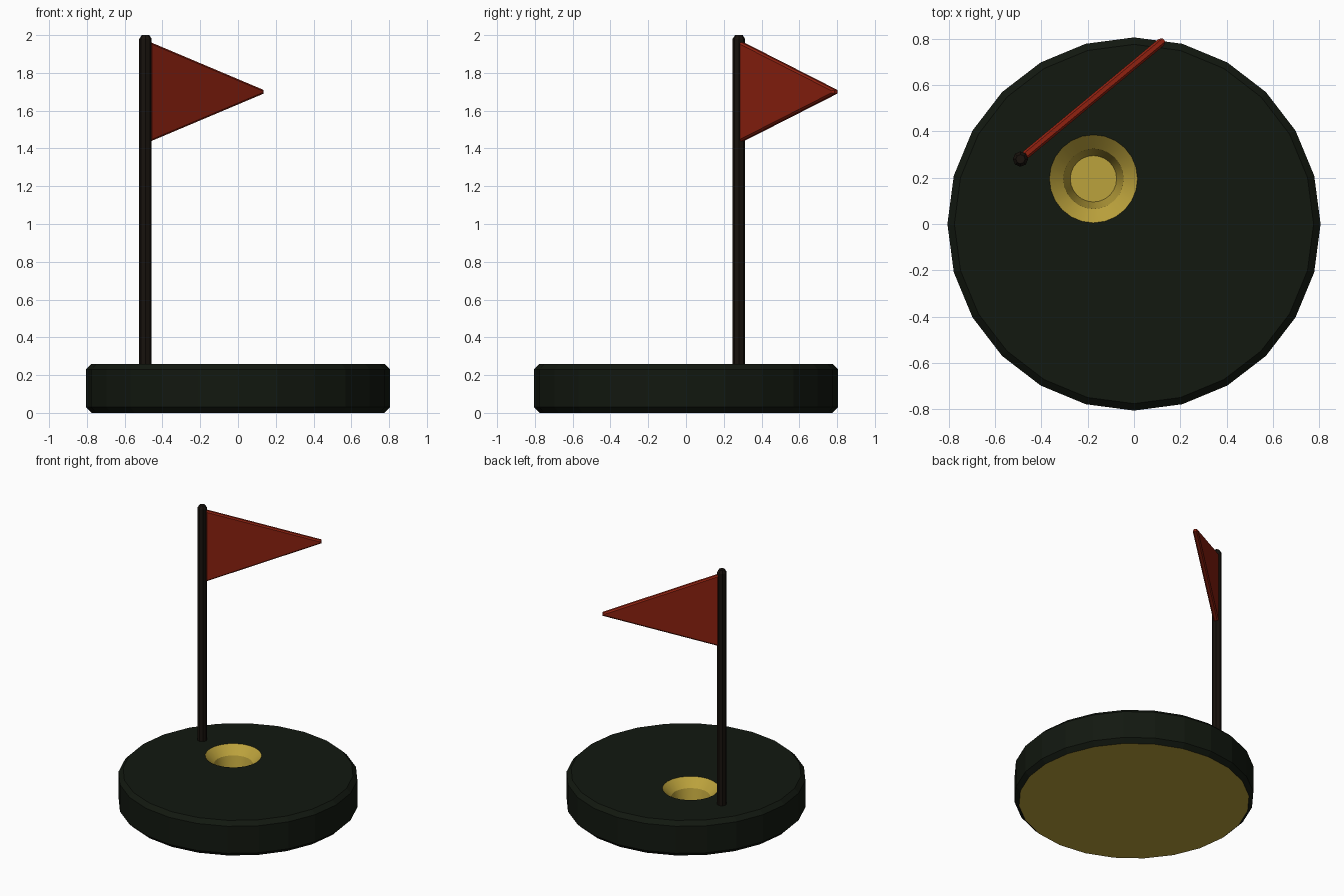
import bpy, bmesh
from math import cos, sin, pi, radians
from mathutils import Matrix

if "Cube" in bpy.data.objects:
    bpy.data.objects.remove(bpy.data.objects["Cube"])


def material(name, rgb):
    m = bpy.data.materials.new(name)
    m.diffuse_color = (*rgb, 1)
    m.use_nodes = True
    m.node_tree.nodes["Principled BSDF"].inputs["Base Color"].default_value = m.diffuse_color
    return m


GREEN = material("dark_green", (0.006, 0.009, 0.005))
GOLD = material("gold", (0.5, 0.36, 0.045))
RED = material("red", (0.27, 0.015, 0.005))
BROWN = material("dark_brown", (0.009, 0.006, 0.004))


def ring(r, z, n, x=0, y=0):
    return [(x + r * cos(2 * pi * i / n), y + r * sin(2 * pi * i / n), z) for i in range(n)]


def loft(name, rings, mats, cap_start=True, cap_end=True, smooth=None, matrix=None):
    """Skin a list of equal-count rings; a second material goes on the start cap."""
    bm = bmesh.new()
    loops = [[bm.verts.new(p) for p in r] for r in rings]
    n = len(loops[0])
    for a, b in zip(loops, loops[1:]):
        for i in range(n):
            j = (i + 1) % n
            bm.faces.new((a[i], a[j], b[j], b[i]))
    if cap_start:
        bm.faces.new(loops[0][::-1]).material_index = len(mats) - 1
    if cap_end:
        bm.faces.new(loops[-1])
    me = bpy.data.meshes.new(name)
    bm.to_mesh(me)
    bm.free()
    for m in mats:
        me.materials.append(m)
    ob = bpy.data.objects.new(name, me)
    bpy.context.collection.objects.link(ob)
    if matrix:
        me.transform(matrix)
    if smooth:
        bpy.ops.object.select_all(action='DESELECT')
        ob.select_set(True)
        bpy.context.view_layer.objects.active = ob
        bpy.ops.object.shade_smooth_by_angle(angle=radians(smooth))
    return ob


N = 24
HX, HY = -0.175, 0.195

# Chamfered green base with gold underside, open at the hole rim
loft("base", [ring(0.775, 0, N), ring(0.805, 0.03, N), ring(0.805, 0.23, N),
              ring(0.775, 0.26, N), ring(0.19, 0.26, N, HX, HY)],
     [GREEN, GOLD], cap_end=False)

# Gold funnel-shaped cup
loft("hole_cup", [ring(r, z, N, HX, HY) for r, z in ((0.19, 0.26), (0.13, 0.2), (0.1, 0.05))],
     [GOLD], cap_start=False, smooth=25)

# Pole with chamfered tip
PX, PY = -0.49, 0.28
loft("pole", [ring(r, z, 8, PX, PY) for r, z in ((0.033, 0.1), (0.033, 1.98), (0.02, 2.0))], [BROWN])

# Triangular flag with chamfered rim, turned about the pole
full = [(0.02, 1.965), (0.02, 1.435), (0.805, 1.69), (0.805, 1.71)]
inset = [(0.03, 1.952), (0.03, 1.448), (0.79, 1.695), (0.79, 1.705)]
layers = [(inset, 0.018), (full, 0.009), (full, -0.009), (inset, -0.018)]
turn = Matrix.Translation((PX, PY, 0)) @ Matrix.Rotation(radians(39.7), 4, 'Z')
flag = loft("flag", [[(d, t, z) for d, z in prof] for prof, t in layers], [RED], matrix=turn)
bm = bmesh.new()
bm.from_mesh(flag.data)
bmesh.ops.recalc_face_normals(bm, faces=bm.faces)
bm.to_mesh(flag.data)
bm.free()
